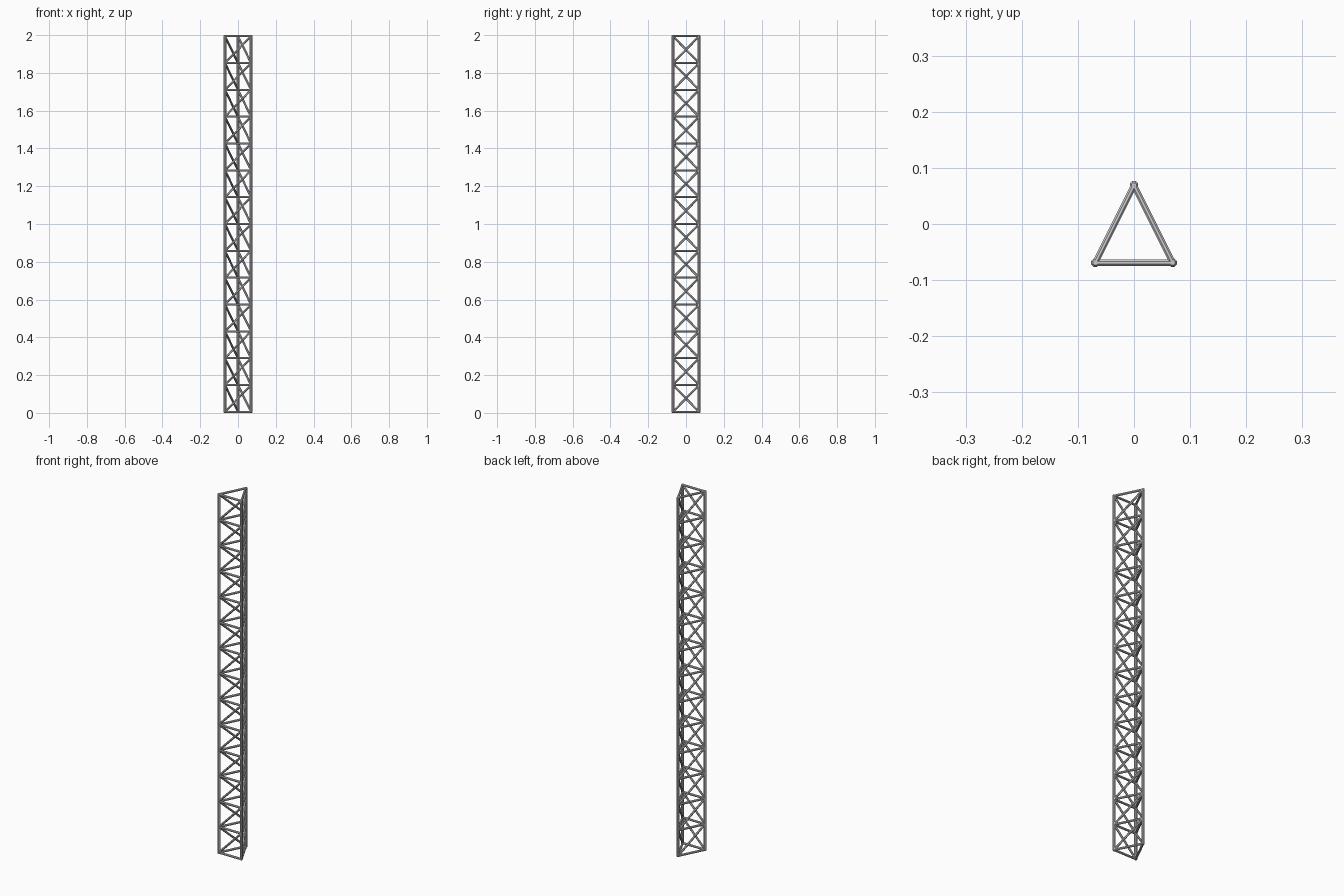
import bpy, bmesh, math
from mathutils import Vector, Matrix

if "Cube" in bpy.data.objects:
    bpy.data.objects.remove(bpy.data.objects["Cube"])

BAYS = 14
R = 0.0080           # chord radius
RB = 0.0060          # brace radius
C = 0.0690           # chord offset from centre
Z0, Z1 = RB * 0.93, 2 - RB * 0.93
TURN = Matrix.Rotation(math.pi / 8, 4, 'Z')   # turns a flat side to the axes
corners = [(-C, -C), (C, -C), (0, C)]


def node(corner, level):
    x, y = corners[corner % 3]
    return Vector((x, y, Z0 + (Z1 - Z0) * level / BAYS))


def add_tube(bm, a, b, r1, r2):
    d = b - a
    rot = d.to_track_quat('Z', 'Y').to_matrix().to_4x4()
    bmesh.ops.create_cone(bm, cap_ends=True, segments=8, radius1=r1, radius2=r2,
                          depth=d.length,
                          matrix=Matrix.Translation((a + b) / 2) @ rot @ TURN)


def finish(bm, name):
    mesh = bpy.data.meshes.new(name)
    bm.to_mesh(mesh)
    bm.free()
    obj = bpy.data.objects.new(name, mesh)
    bpy.context.collection.objects.link(obj)


# Three vertical chords with chamfered ends
bm = bmesh.new()
for x, y in corners:
    zs = [(0, R * 0.6), (0.004, R), (1.996, R), (2, R * 0.6)]
    for (za, ra), (zb, rb) in zip(zs, zs[1:]):
        add_tube(bm, Vector((x, y, za)), Vector((x, y, zb)), ra, rb)
finish(bm, "vertical_chords")

# Horizontal triangle frames at each level
bm = bmesh.new()
for level in range(BAYS + 1):
    for c in range(3):
        add_tube(bm, node(c, level), node(c + 1, level), RB, RB)
finish(bm, "horizontal_rungs")

# One diagonal per face and bay, all winding the same way
bm = bmesh.new()
for level in range(BAYS):
    for c in range(3):
        add_tube(bm, node(c, level), node(c + 1, level + 1), RB, RB)
finish(bm, "diagonal_braces")
